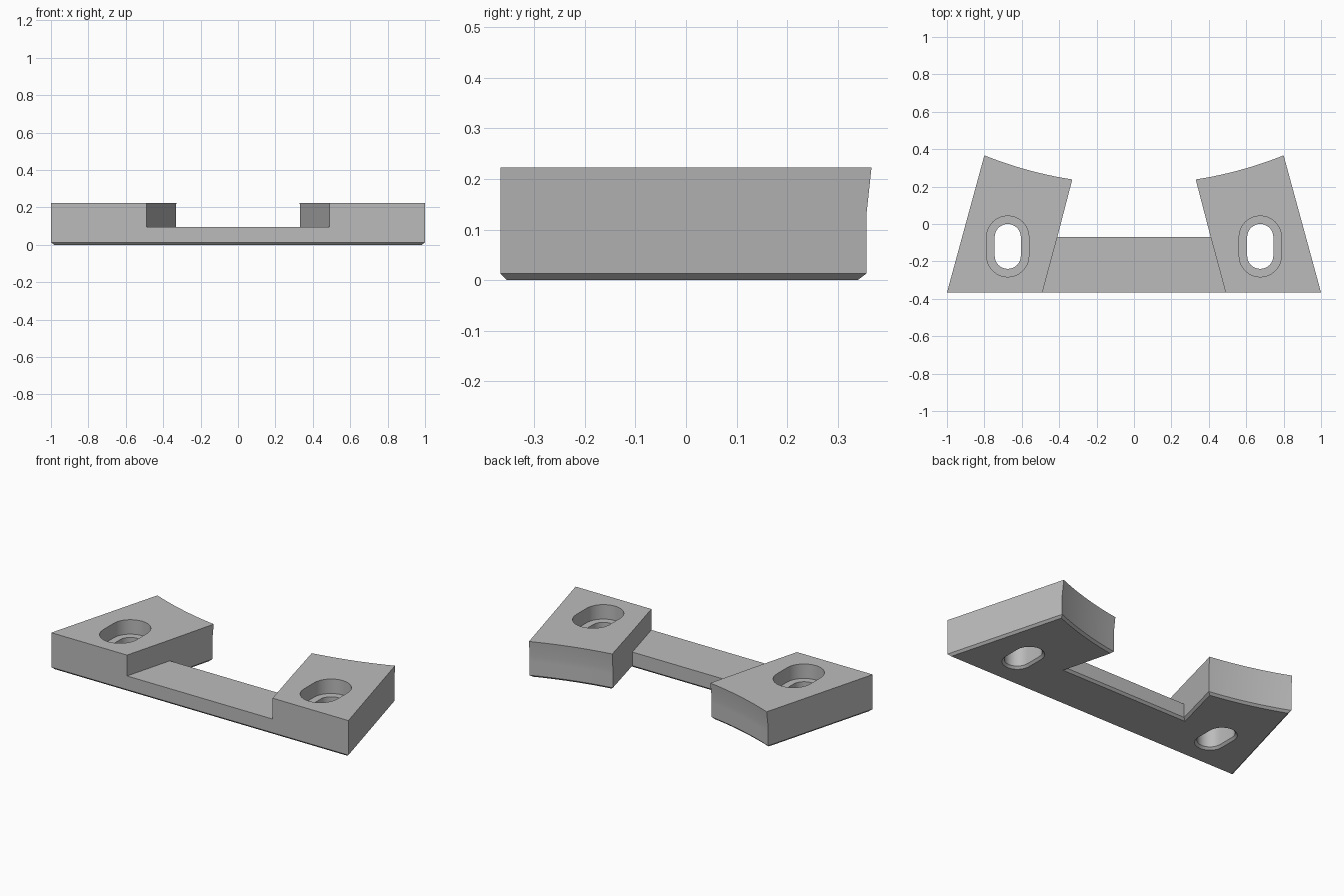
import bpy, bmesh, math
from mathutils import Vector

if "Cube" in bpy.data.objects:
    bpy.data.objects.remove(bpy.data.objects["Cube"])

TOP, BRIDGE, BEND, CHAMFER = 0.223, 0.096, 0.13, 0.013
FRONT, ARC_STEPS = -0.367, 16

grey = bpy.data.materials.new("plain grey")
grey.use_nodes = True
colour = (0.5, 0.5, 0.5, 1)
grey.diffuse_color = colour
grey.node_tree.nodes["Principled BSDF"].inputs["Base Color"].default_value = colour


def pad_outline(drop):
    """Slanted pad with a concave back arc; drop pulls the back edge forward."""
    slant = 0.27 * drop
    x0, x1 = 0.80 + slant, 0.33 + slant
    y0, y1 = 0.367 - drop, 0.238 - drop
    cy = (x0**2 + y0**2 - x1**2 - y1**2) / (2 * (y0 - y1))
    radius = math.hypot(x0, y0 - cy)
    arc = []
    for i in range(ARC_STEPS + 1):
        x = x0 + (x1 - x0) * i / ARC_STEPS
        arc.append((x, cy - math.sqrt(radius**2 - x**2)))
    return [(0.49, FRONT), (1.0, FRONT)] + arc + [(0.41, -0.07)]


def mirrored(pts):
    return [(-x, y) for x, y in reversed(pts)]


def inset(pts, d):
    """Mitred inward offset of a counter-clockwise outline."""
    out = []
    for i, p in enumerate(pts):
        p = Vector(p)
        a = (p - Vector(pts[i - 1])).normalized()
        b = (Vector(pts[(i + 1) % len(pts)]) - p).normalized()
        na, nb = Vector((-a.y, a.x)), Vector((-b.y, b.x))
        out.append(tuple(p + (na + nb) * d / (1 + na.dot(nb))))
    return out


def ring(bm, pts, z):
    return [bm.verts.new((x, y, z)) for x, y in pts]


def skin(bm, low, high):
    for i in range(len(low)):
        j = (i + 1) % len(low)
        bm.faces.new((low[i], low[j], high[j], high[i]))


def finish(bm, name):
    bmesh.ops.recalc_face_normals(bm, faces=bm.faces)
    mesh = bpy.data.meshes.new(name)
    bm.to_mesh(mesh)
    bm.free()
    mesh.materials.append(grey)
    obj = bpy.data.objects.new(name, mesh)
    bpy.context.collection.objects.link(obj)
    return obj


# Bracket: chamfered base outline, low bridge, two raised pads
bm = bmesh.new()
half = pad_outline(0.01)
full = half + mirrored(half)
n = len(half)
bottom = ring(bm, inset(full, CHAMFER), 0)
edge = ring(bm, full, CHAMFER)
deck = ring(bm, full, BRIDGE)
bm.faces.new(bottom)
skin(bm, bottom, edge)
skin(bm, edge, deck)
bm.faces.new((deck[0], deck[n - 1], deck[n], deck[-1]))
tip = pad_outline(0)
for base, low, high in ((deck[:n], half, tip),
                        (deck[n:], mirrored(half), mirrored(tip))):
    bend = ring(bm, low, BEND)
    cap = ring(bm, high, TOP)
    skin(bm, base, bend)
    skin(bm, bend, cap)
    bm.faces.new(cap)
bracket = finish(bm, "mounting_bracket")


def stadium(cx, cy, r, straight, steps=16):
    pts = []
    for start, side in ((0, 1), (math.pi, -1)):
        for i in range(steps + 1):
            a = start + math.pi * i / steps
            pts.append((cx + r * math.cos(a), cy + side * straight / 2 + r * math.sin(a)))
    return pts


# Screw slots: flared bottom, narrow throat, wide recess
for side, label in ((1, "left"), (-1, "right")):
    bm = bmesh.new()
    levels = [(0.093, -0.01), (0.07, 0.013), (0.07, 0.135), (0.113, 0.135), (0.113, 0.3)]
    rings = [ring(bm, stadium(side * 0.675, -0.12, r, 0.1), z) for r, z in levels]
    for low, high in zip(rings, rings[1:]):
        skin(bm, low, high)
    bm.faces.new(rings[0])
    bm.faces.new(rings[-1])
    cutter = finish(bm, label + "_slot_cutter")
    cutter.hide_render = True
    cut = bracket.modifiers.new(label + "_slot", 'BOOLEAN')
    cut.operation = 'DIFFERENCE'
    cut.solver = 'EXACT'
    cut.object = cutter
    bpy.context.view_layer.objects.active = bracket
    bpy.ops.object.modifier_apply(modifier=cut.name)
    bpy.data.objects.remove(cutter)

# Smooth arcs and slot walls, crisp corners
bpy.ops.object.select_all(action='DESELECT')
bracket.select_set(True)
bpy.context.view_layer.objects.active = bracket
bpy.ops.object.shade_smooth_by_angle(angle=math.radians(25))
